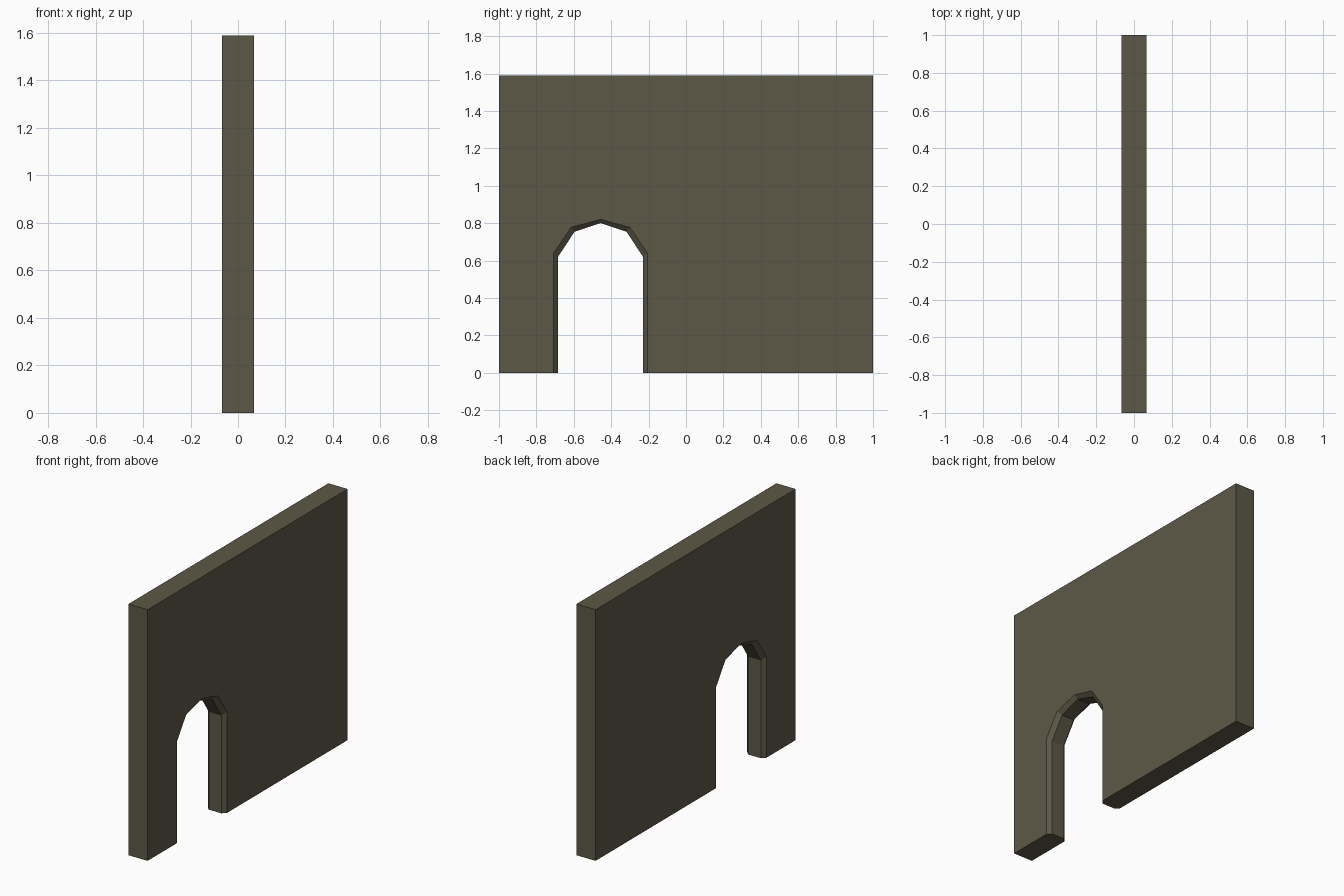
import bpy, bmesh

if "Cube" in bpy.data.objects:
    bpy.data.objects.remove(bpy.data.objects["Cube"])

HALF, BEVEL, TOP, DOOR_Y = 0.067, 0.023, 1.59, -0.457

# Half-arch outlines (offset from door centre, height): wide at wall faces, narrow inside
WIDE = [(0.251, 0), (0.251, 0.64), (0.157, 0.778), (0, 0.82)]
NARROW = [(0.228, 0), (0.228, 0.619), (0.139, 0.754), (0, 0.80)]


def arch(half):
    """Mirror a half-arch into a full outline from -y foot to +y foot."""
    left = [(DOOR_Y - o, z) for o, z in half]
    right = [(DOOR_Y + o, z) for o, z in reversed(half[:-1])]
    return left + right


bm = bmesh.new()

# Arch rings through the wall thickness, with bevelled edges on both faces
rings = []
for x, half in ((-HALF, WIDE), (-HALF + BEVEL, NARROW), (HALF - BEVEL, NARROW), (HALF, WIDE)):
    rings.append([bm.verts.new((x, y, z)) for y, z in arch(half)])
for a, b in zip(rings, rings[1:]):
    for i in range(len(a) - 1):
        bm.faces.new((a[i], a[i + 1], b[i + 1], b[i]))

# Outer wall corners and the two big wall faces around the opening
corners = []
for x, ring in ((-HALF, rings[0]), (HALF, rings[-1])):
    c = [bm.verts.new((x, y, z)) for y, z in ((1, 0), (1, TOP), (-1, TOP), (-1, 0))]
    bm.faces.new(c + ring)
    corners.append(c)

# Ends and top
back, front = corners
for i in range(3):
    bm.faces.new((back[i], back[i + 1], front[i + 1], front[i]))

# Undersides of the two wall legs
bm.faces.new([back[3]] + [r[0] for r in rings] + [front[3]])
bm.faces.new([back[0]] + [r[-1] for r in rings] + [front[0]])

bmesh.ops.recalc_face_normals(bm, faces=bm.faces)
mesh = bpy.data.meshes.new("doorway_wall")
bm.to_mesh(mesh)
bm.free()

stone = bpy.data.materials.new("olive stone")
stone.diffuse_color = (0.108, 0.098, 0.063, 1)
stone.use_nodes = True
stone.node_tree.nodes["Principled BSDF"].inputs["Base Color"].default_value = stone.diffuse_color
mesh.materials.append(stone)
wall = bpy.data.objects.new("doorway_wall", mesh)
bpy.context.collection.objects.link(wall)
